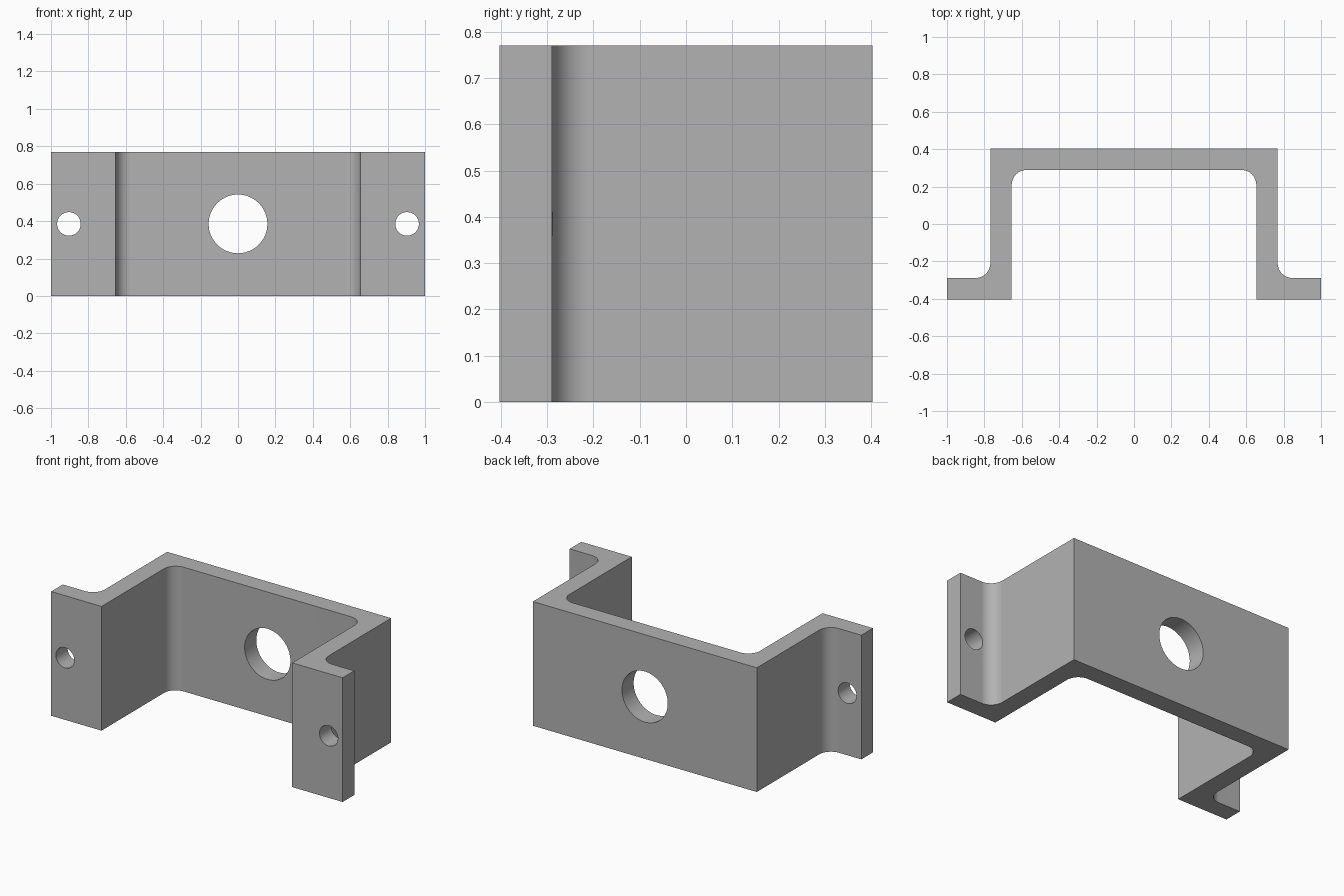
import bpy, bmesh
from math import pi, cos, sin, radians

cube = bpy.data.objects.get("Cube")
if cube:
    bpy.data.objects.remove(cube, do_unlink=True)

# Main dimensions
HEIGHT = 0.77
HALF_DEPTH = 0.403
WALL = 0.114
OUTER, INNER = 0.768, 0.654
FILLET = 0.08
MID = HEIGHT / 2

steel = bpy.data.materials.new("plain grey")
steel.use_nodes = True
grey = (0.45, 0.45, 0.45, 1)
steel.diffuse_color = grey
steel.node_tree.nodes["Principled BSDF"].inputs["Base Color"].default_value = grey


def arc(cx, cy, start, end, steps=12):
    """Points of a fillet arc, angles in degrees."""
    return [(cx + FILLET * cos(radians(start + (end - start) * i / steps)),
             cy + FILLET * sin(radians(start + (end - start) * i / steps)))
            for i in range(steps + 1)]


def drill(target, x, radius, sides):
    """Cut a round hole through the part along y."""
    bpy.ops.mesh.primitive_cylinder_add(vertices=sides, radius=radius, depth=2,
                                        location=(x, 0, MID), rotation=(pi / 2, 0, 0))
    cutter = bpy.context.object
    cutter.name = "hole_cutter"
    cutter.hide_render = True
    cut = target.modifiers.new("hole", 'BOOLEAN')
    cut.operation = 'DIFFERENCE'
    cut.solver = 'EXACT'
    cut.object = cutter
    bpy.context.view_layer.objects.active = target
    bpy.ops.object.modifier_apply(modifier=cut.name)
    bpy.data.objects.remove(cutter, do_unlink=True)


# Right half of the hat-shaped profile, from the inside centre round to the back
flange_back = -HALF_DEPTH + WALL
inside_back = HALF_DEPTH - WALL
half = arc(INNER - FILLET, inside_back - FILLET, 90, 0)
half += [(INNER, -HALF_DEPTH), (1, -HALF_DEPTH), (1, flange_back)]
half += arc(OUTER + FILLET, flange_back + FILLET, 270, 180)
half += [(OUTER, HALF_DEPTH)]
outline = half + [(-x, y) for x, y in reversed(half)]

# Extruded bracket body
bm = bmesh.new()
base = bm.faces.new([bm.verts.new((x, y, 0)) for x, y in outline])
top = bmesh.ops.extrude_face_region(bm, geom=[base])["geom"]
bmesh.ops.translate(bm, vec=(0, 0, HEIGHT),
                    verts=[v for v in top if isinstance(v, bmesh.types.BMVert)])
bmesh.ops.recalc_face_normals(bm, faces=bm.faces)
mesh = bpy.data.meshes.new("bracket")
bm.to_mesh(mesh)
bm.free()
mesh.materials.append(steel)
bracket = bpy.data.objects.new("bracket", mesh)
bpy.context.collection.objects.link(bracket)

# Centre bore and the two mounting holes
drill(bracket, 0, 0.157, 64)
for side in (-1, 1):
    drill(bracket, side * 0.904, 0.063, 40)

# Smooth fillets and bores, crisp flat walls
bpy.ops.object.select_all(action='DESELECT')
bracket.select_set(True)
bpy.context.view_layer.objects.active = bracket
bpy.ops.object.shade_smooth_by_angle(angle=radians(30))
weighted = bracket.modifiers.new("flat_walls", 'WEIGHTED_NORMAL')
weighted.keep_sharp = True
